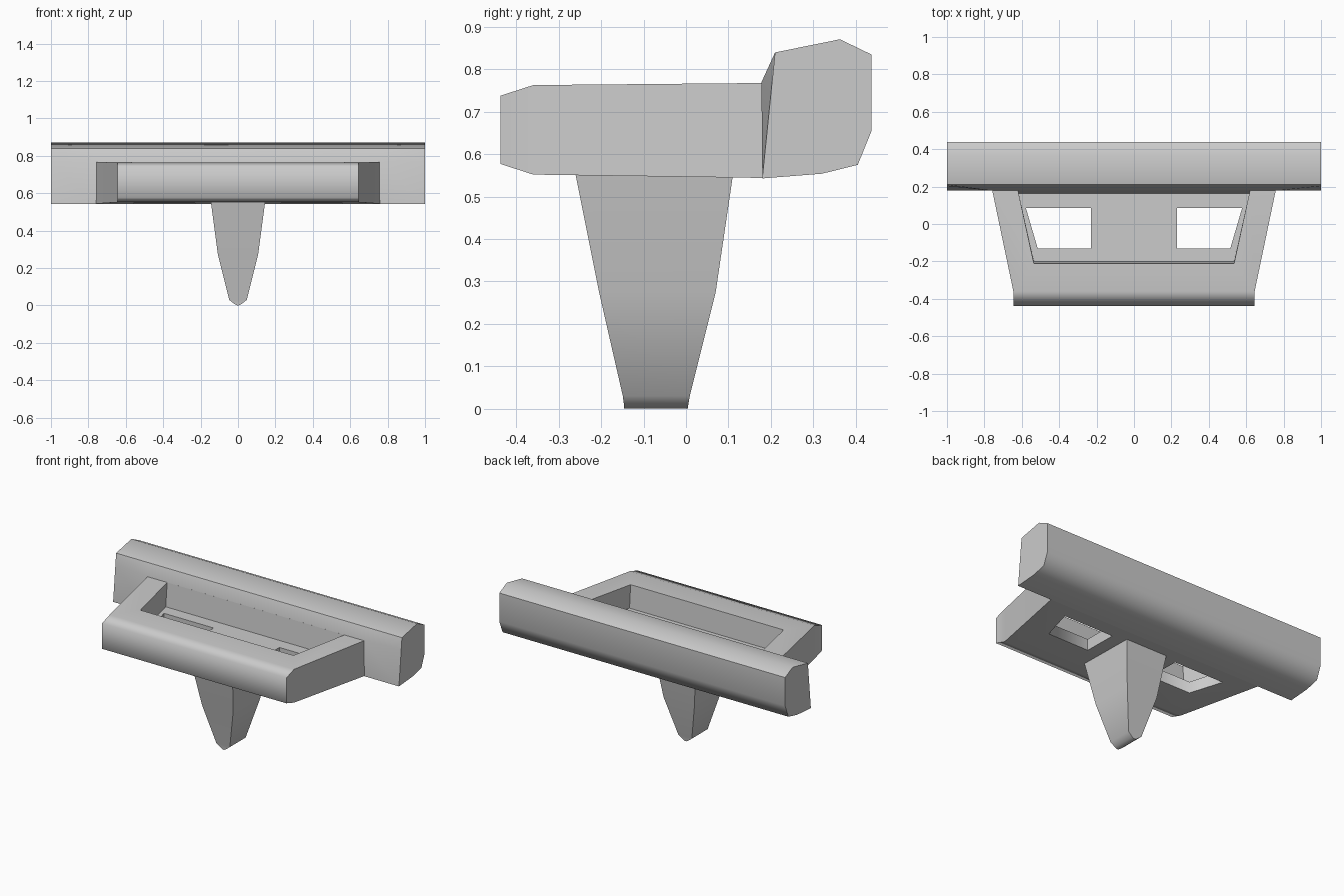
import bpy, bmesh, math

cube = bpy.data.objects.get("Cube")
if cube:
    bpy.data.objects.remove(cube, do_unlink=True)

grey = bpy.data.materials.new("light grey")
grey.use_nodes = True
GREY = (0.6, 0.6, 0.6, 1)
grey.diffuse_color = GREY
grey.node_tree.nodes["Principled BSDF"].inputs["Base Color"].default_value = GREY


def loft(name, rings):
    """Solid skinned through matching rings of points, capped at both ends."""
    bm = bmesh.new()
    loops = [[bm.verts.new(p) for p in ring] for ring in rings]
    n = len(loops[0])
    for a, b in zip(loops, loops[1:]):
        for i in range(n):
            j = (i + 1) % n
            bm.faces.new((a[i], a[j], b[j], b[i]))
    bm.faces.new(loops[0])
    bm.faces.new(loops[-1])
    bmesh.ops.recalc_face_normals(bm, faces=bm.faces)
    mesh = bpy.data.meshes.new(name)
    bm.to_mesh(mesh)
    bm.free()
    mesh.materials.append(grey)
    obj = bpy.data.objects.new(name, mesh)
    bpy.context.collection.objects.link(obj)
    return obj


def activate(obj):
    bpy.ops.object.select_all(action='DESELECT')
    obj.select_set(True)
    bpy.context.view_layer.objects.active = obj


def smooth(obj, degrees):
    activate(obj)
    bpy.ops.object.shade_smooth_by_angle(angle=math.radians(degrees))


def cut(obj, cutter):
    cutter.hide_render = True
    mod = obj.modifiers.new("cut", 'BOOLEAN')
    mod.operation, mod.solver, mod.object = 'DIFFERENCE', 'EXACT', cutter
    activate(obj)
    bpy.ops.object.modifier_apply(modifier=mod.name)
    bpy.data.objects.remove(cutter, do_unlink=True)


# Rear bar: bevelled profile, its front crease fades out toward the ends
def bar_ring(x, crease_y):
    profile = [(0.18, 0.543), (0.32, 0.554), (0.405, 0.575), (0.4375, 0.655),
               (0.4375, 0.835), (0.363, 0.871), (0.21, 0.84), (crease_y, 0.77)]
    return [(x, y, z) for y, z in profile]


bar = loft("rear_bar", [bar_ring(-1, 0.203), bar_ring(-0.76, 0.178),
                        bar_ring(0.76, 0.178), bar_ring(1, 0.203)])
smooth(bar, 60)
for edge in bar.data.edges:
    if all(abs(bar.data.vertices[v].co.y - 0.21) < 0.001 for v in edge.vertices):
        edge.use_edge_sharp = True


# Tapered tray with a bevelled front edge
def tray_ring(y, w, low, high):
    return [(-w, y, low), (w, y, low), (w, y, high), (-w, y, high)]


tray = loft("tray", [tray_ring(-0.4375, 0.645, 0.577, 0.738),
                     tray_ring(-0.36, 0.645, 0.552, 0.763),
                     tray_ring(0.19, 0.76, 0.544, 0.768)])

# Recess in the top of the tray
def recess_ring(z, front, back):
    return [(-0.535, front, z), (0.535, front, z), (0.62, back, z), (-0.62, back, z)]


cut(tray, loft("recess_cutter", [recess_ring(0.62, -0.2, 0.163),
                                 recess_ring(0.78, -0.212, 0.179)]))

# Two slanted windows through the recess floor
for side in (-1, 1):
    outline = [(0.23, -0.13), (0.515, -0.13), (0.578, 0.085), (0.23, 0.085)]
    cut(tray, loft("window_cutter", [[(side * x, y, z) for x, y in outline]
                                     for z in (0.5, 0.7)]))
smooth(tray, 75)
tray.modifiers.new("weighted normals", 'WEIGHTED_NORMAL').keep_sharp = True


# Tapered peg with a blunt rounded tip
def peg_ring(z, w, front, back):
    return [(-w, front, z), (w, front, z), (w, back, z), (-w, back, z)]


peg = loft("peg", [peg_ring(0.56, 0.146, -0.262, 0.112),
                   peg_ring(0.275, 0.108, -0.205, 0.07),
                   peg_ring(0.03, 0.047, -0.149, 0.009),
                   peg_ring(0.007, 0.018, -0.146, 0.005),
                   peg_ring(0, 0.004, -0.146, 0.005)])
smooth(peg, 50)
